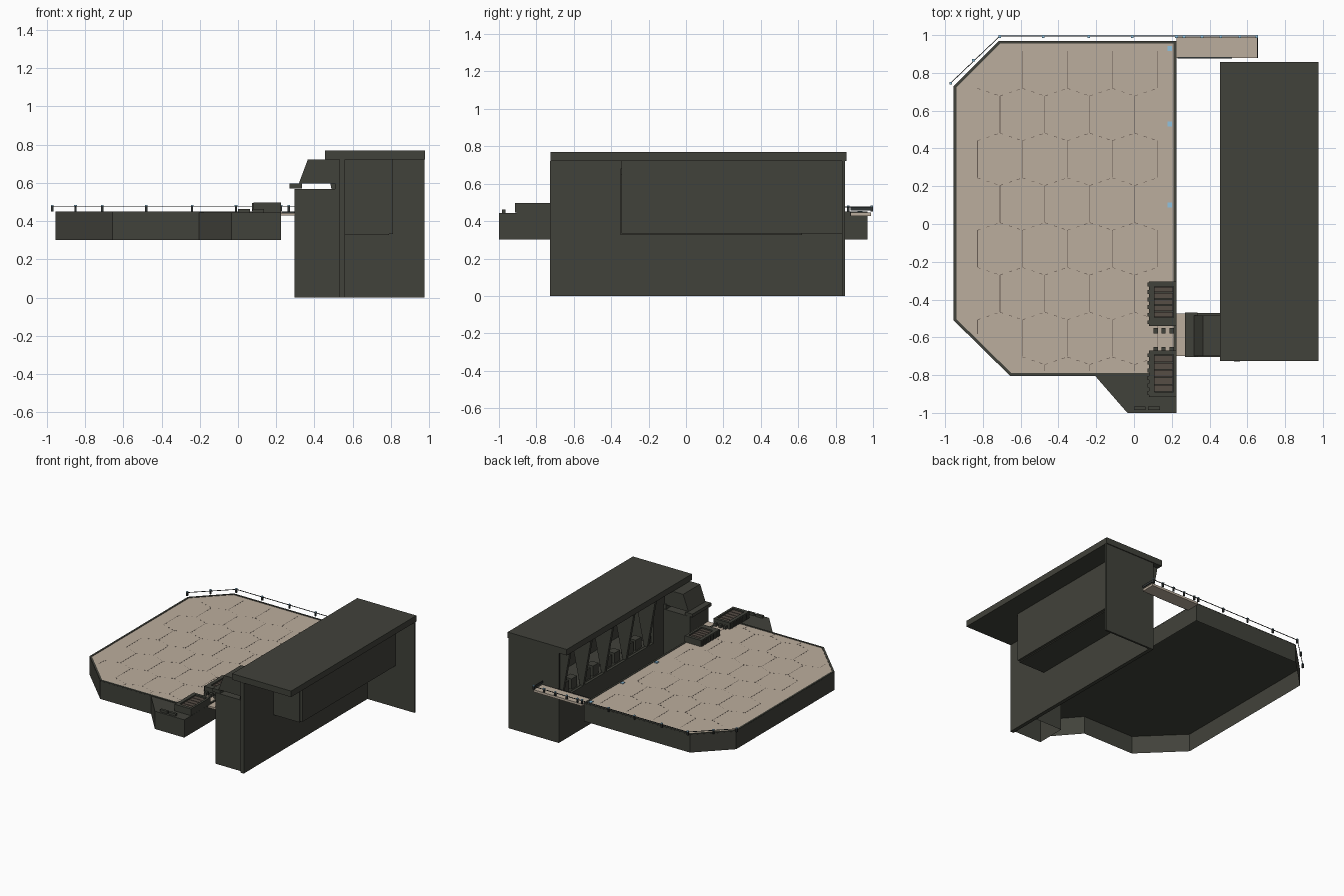
import bpy, bmesh, math
from mathutils import Vector


def material(name, rgb):
    m = bpy.data.materials.new(name)
    m.diffuse_color = (*rgb, 1)
    return m


DARK = material("dark olive metal", (0.053, 0.054, 0.043))
TAN = material("tan deck", (0.50, 0.42, 0.338))
GROOVE = material("brown groove", (0.14, 0.11, 0.09))
BROWN = material("brown slat", (0.092, 0.074, 0.06))
BLUE = material("pale blue lamp", (0.28, 0.54, 0.74))
BLACK = material("black rail", (0.03, 0.035, 0.035))


def finish(name, bm, mat):
    bmesh.ops.recalc_face_normals(bm, faces=bm.faces[:])
    me = bpy.data.meshes.new(name)
    bm.to_mesh(me)
    bm.free()
    me.materials.append(mat)
    ob = bpy.data.objects.new(name, me)
    bpy.context.collection.objects.link(ob)
    return ob


def add_box(bm, x0, x1, y0, y1, z0, z1):
    for p in bmesh.ops.create_cube(bm, size=1)["verts"]:
        p.co = ((x0 + x1) / 2 + p.co.x * (x1 - x0),
                (y0 + y1) / 2 + p.co.y * (y1 - y0),
                (z0 + z1) / 2 + p.co.z * (z1 - z0))


def boxes(name, mat, *dims):
    bm = bmesh.new()
    for d in dims:
        add_box(bm, *d)
    return finish(name, bm, mat)


def add_prism(bm, pts, offset):
    f = bm.faces.new([bm.verts.new(p) for p in pts])
    r = bmesh.ops.extrude_face_region(bm, geom=[f])
    bmesh.ops.translate(bm, vec=offset, verts=[g for g in r["geom"] if isinstance(g, bmesh.types.BMVert)])


def add_bar(bm, a, b, w, h):
    # flat bar between two points, w wide and h tall
    a, b = Vector(a), Vector(b)
    d = (b - a).normalized()
    n = Vector((-d.y, d.x, 0)) * (w / 2)
    add_prism(bm, [a - n, a + n, b + n, b - n], (0, 0, h))


def plan(name, mat, pts, z0, z1, hollow=False):
    # upright prism from a floor outline; hollow leaves the underside open
    bm = bmesh.new()
    add_prism(bm, [(x, y, z0) for x, y in pts], (0, 0, z1 - z0))
    bmesh.ops.recalc_face_normals(bm, faces=bm.faces[:])
    if hollow:
        low = [f for f in bm.faces if all(v.co.z < z0 + 0.001 for v in f.verts)]
        bmesh.ops.delete(bm, geom=low, context="FACES")
    return finish(name, bm, mat)


# Platform shell with clipped corners and a front spur, open underneath
outline = [(-0.955, 0.73), (-0.715, 0.97), (0.225, 0.97), (0.225, -0.805),
           (-0.655, -0.805), (-0.955, -0.51)]
plan("platform_shell", DARK, outline[:3] + [(0.225, -1), (-0.035, -1), (-0.205, -0.805)] + outline[4:],
     0.302, 0.444, hollow=True)
boxes("spur_hatches", DARK, (0.0, 0.062, -0.985, -0.965, 0.44, 0.462), (0.075, 0.137, -0.985, -0.965, 0.44, 0.462))

# Raised dark edge around the deck
bm = bmesh.new()
for i, p in enumerate(outline):
    q = outline[(i + 1) % len(outline)]
    d = (Vector(q) - Vector(p)).normalized()
    n = Vector((d.y, -d.x)) * 0.0075
    a, b = Vector(p) + n, Vector(q) + n
    add_bar(bm, (a.x, a.y, 0.4445), (b.x, b.y, 0.4445), 0.015, 0.0065)
finish("deck_edge", bm, DARK)

# Tan deck surface
plan("deck", TAN, [(-0.94, 0.724), (-0.709, 0.955), (0.21, 0.955), (0.21, -0.79),
                   (-0.649, -0.79), (-0.94, -0.504)], 0.4445, 0.448)


# Tile joints: staggered long joints with zigzag rows between them
def on_deck(x, y):
    return (-0.93 < x < 0.2 and -0.78 < y < 0.945
            and y - x < 1.64 and x + y > -1.42)


bm = bmesh.new()
for r in range(8):
    y = 0.935 - r * 0.237
    for k in range(0, 10):
        x = -0.948 + 0.119 * k
        s = -1 if (k + r) % 2 else 1
        a, b = (x, y + s * 0.02), (x + 0.119, y - s * 0.02)
        if on_deck(*a) and on_deck(*b):
            for t in (0.0, 0.4, 0.75):
                p, q = Vector(a).lerp(Vector(b), t), Vector(a).lerp(Vector(b), t + 0.14)
                add_bar(bm, (*p, 0.4475), (*q, 0.4475), 0.003, 0.001)
        if s < 0 and on_deck(x, y - 0.02):
            low = y - 0.215
            while low < y - 0.05 and not on_deck(x, low):
                low += 0.02
            add_bar(bm, (x, y - 0.02, 0.4475), (x, low, 0.4475), 0.004, 0.001)
finish("tile_joints", bm, GROOVE)

# Small deck lamps
boxes("deck_lamps", BLUE, *[(0.178, 0.202, y - 0.013, y + 0.013, 0.446, 0.454) for y in (0.93, 0.53, 0.1)])

# Slatted benches beside the gate
for name, y0, y1, lip0, lip1 in (("rear_bench", -0.54, -0.305, 0.045, 0.025),
                                 ("front_bench", -0.915, -0.67, 0.025, 0.022)):
    boxes(name, DARK, (0.09, 0.22, y0 + 0.01, y1 - 0.01, 0.437, 0.478),
          (0.08, 0.108, y0, y1, 0.445, 0.498), (0.208, 0.225, y0, y1, 0.445, 0.498),
          (0.08, 0.225, y0, y0 + lip0, 0.445, 0.498), (0.08, 0.225, y1 - lip1, y1, 0.445, 0.498),
          *[(0.072, 0.082, y0 + 0.01 + i * 0.04, y0 + 0.03 + i * 0.04, 0.452, 0.494) for i in range(6)])
    step = (y1 - lip1 - y0 - lip0) / 5
    boxes(name + "_slats", BROWN, *[(0.109, 0.207, y0 + lip0 + i * step + 0.002, y0 + lip0 + (i + 1) * step - 0.003,
                                     0.474, 0.488) for i in range(5)])
boxes("gate_bollards", DARK, *[(x - 0.011, x + 0.011, y - 0.015, y + 0.015, 0.446, 0.472)
                               for x in (0.115, 0.157, 0.2) for y in (-0.565, -0.665)])

# Bridges to the building
boxes("gate_bridge", TAN, (0.226, 0.3, -0.7, -0.475, 0.428, 0.443))
boxes("rear_bridge", TAN, (0.226, 0.655, 0.88, 0.99, 0.428, 0.446))
boxes("rear_bridge_edge", BLACK, (0.23, 0.52, 0.877, 0.883, 0.428, 0.45), (0.65, 0.656, 0.88, 0.995, 0.458, 0.476))

# Railing of short posts and a thin rail
path = [(-0.972, 0.745), (-0.71, 0.995), (0.655, 0.995)]
bm = bmesh.new()
for a, b in zip(path, path[1:]):
    add_bar(bm, (*a, 0.473), (*b, 0.473), 0.004, 0.004)
finish("railing_wire", bm, BLACK)
posts = [(-0.971, 0.745), (-0.85, 0.867)] + [(x, 0.993) for x in
         (-0.71, -0.48, -0.24, -0.01, 0.225, 0.265, 0.36, 0.46, 0.56, 0.65)]
boxes("railing_posts", BLACK, *[(x - 0.006, x + 0.006, y - 0.006, y + 0.006, 0.45, 0.479) for x, y in posts])
boxes("railing_caps", BLUE, *[(x - 0.007, x + 0.007, y - 0.007, y + 0.007, 0.479, 0.484) for x, y in posts])

# Building: roof, long wall with open bays, end wall and rear box
boxes("roof", DARK, (0.455, 0.977, -0.725, 0.857, 0.722, 0.77))
boxes("long_wall", DARK, (0.53, 0.56, -0.727, 0.85, 0, 0.34),
      (0.53, 0.56, -0.727, -0.345, 0.34, 0.722))
boxes("end_wall", DARK, (0.53, 0.975, 0.835, 0.85, 0, 0.722))
boxes("rear_box", DARK, (0.55, 0.81, -0.345, 0.836, 0.333, 0.343), (0.798, 0.81, -0.345, 0.836, 0.34, 0.723),
      (0.55, 0.81, -0.345, -0.335, 0.34, 0.723))
boxes("rear_box_panel", DARK, (0.56, 0.79, -0.35, 0.62, 0.326, 0.334),
      (0.56, 0.79, -0.35, -0.344, 0.33, 0.65), (0.56, 0.66, -0.35, -0.344, 0.65, 0.68))

# Slanted fins between the bays, with small consoles inside
bm = bmesh.new()
for y in (0.79, 0.52, 0.25, -0.02, -0.29):
    add_prism(bm, [(0.46, y, 0.723), (0.64, y, 0.723), (0.56, y, 0.34), (0.53, y, 0.34)], (0, 0.022, 0))
finish("bay_fins", bm, DARK)
boxes("bay_consoles", DARK, *[(0.56, 0.62, y - 0.035, y + 0.035, 0.335, 0.425)
                              for c in (0.66, 0.39, 0.12, -0.15) for y in (c - 0.05, c + 0.05)])

# Gate tower, open underneath, with a window slit and sloped hood
plan("gate_tower", DARK, [(0.295, -0.705), (0.535, -0.705), (0.535, -0.47), (0.295, -0.47)], 0, 0.568, hollow=True)
boxes("gate_slit_back", DARK, (0.508, 0.535, -0.7, -0.475, 0.567, 0.605))
boxes("gate_lip", DARK, (0.27, 0.335, -0.705, -0.468, 0.57, 0.596))
bm = bmesh.new()
add_prism(bm, [(0.318, -0.7, 0.596), (0.365, -0.7, 0.722), (0.535, -0.7, 0.722), (0.535, -0.7, 0.596)], (0, 0.215, 0))
finish("gate_hood", bm, DARK)
